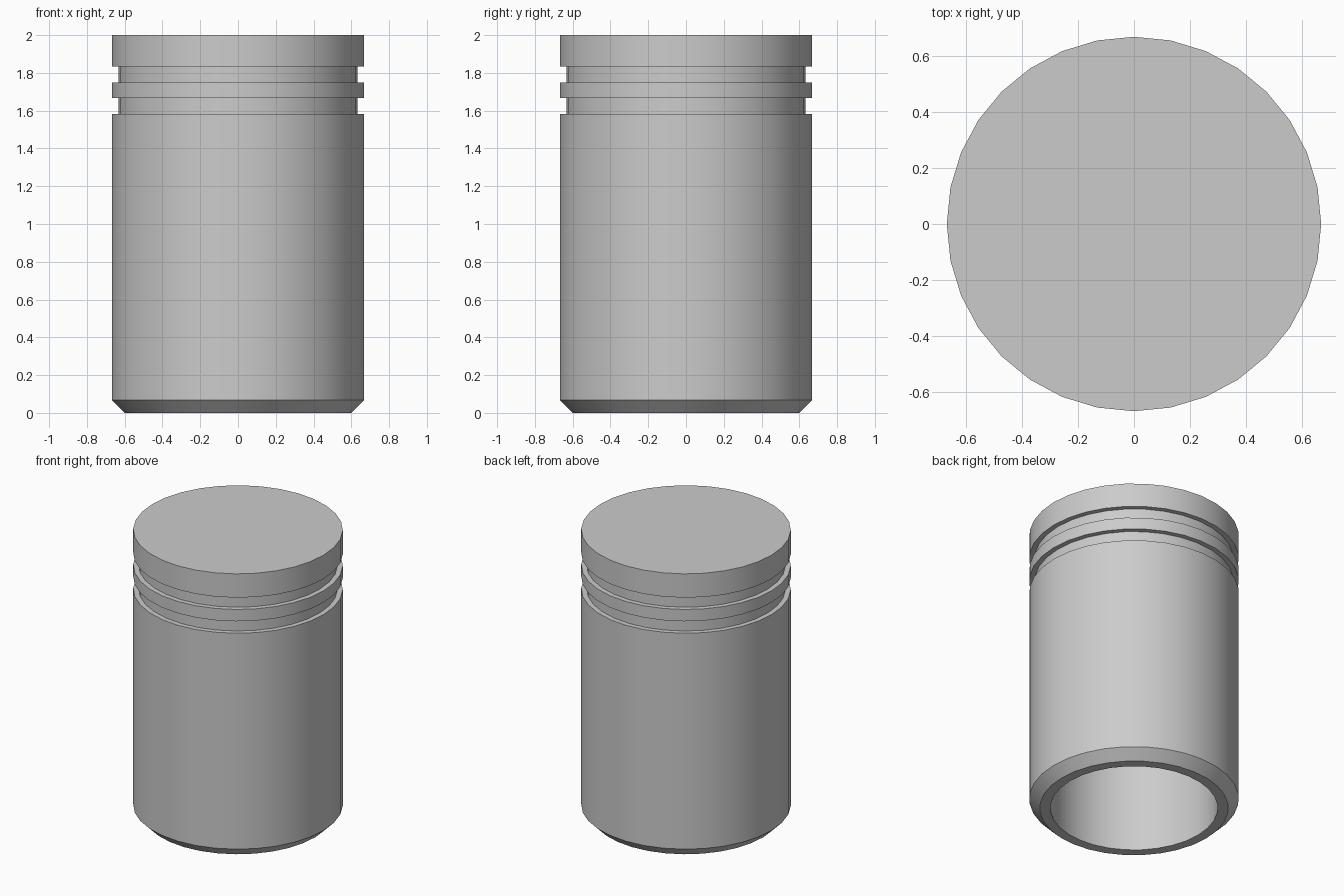
import bpy, bmesh, math

if "Cube" in bpy.data.objects:
    bpy.data.objects.remove(bpy.data.objects["Cube"])

SIDES = 32
R, GROOVE, BORE = 0.667, 0.633, 0.533

# Half section of the piston: bore ceiling, bore, chamfered skirt, ring grooves, crown
profile = [(BORE, 1.80), (BORE, 0), (0.60, 0), (R, 0.067)]
for low, high in ((1.583, 1.667), (1.75, 1.833)):
    profile += [(R, low), (GROOVE, low), (GROOVE, high), (R, high)]
profile.append((R, 2.0))

# Revolve the section and cap both ends
bm = bmesh.new()
rings = []
for r, z in profile:
    rings.append([bm.verts.new((r * math.cos(2 * math.pi * i / SIDES),
                                r * math.sin(2 * math.pi * i / SIDES), z))
                  for i in range(SIDES)])
for a, b in zip(rings, rings[1:]):
    for i in range(SIDES):
        j = (i + 1) % SIDES
        bm.faces.new((a[i], a[j], b[j], b[i]))
bm.faces.new(rings[-1])
bm.faces.new(rings[0])
bmesh.ops.recalc_face_normals(bm, faces=bm.faces)

mesh = bpy.data.meshes.new("piston")
bm.to_mesh(mesh)
bm.free()
piston = bpy.data.objects.new("piston", mesh)
bpy.context.collection.objects.link(piston)

# Smooth round walls, crisp groove and rim edges
bpy.context.view_layer.objects.active = piston
piston.select_set(True)
bpy.ops.object.shade_smooth_by_angle(angle=math.radians(30))
